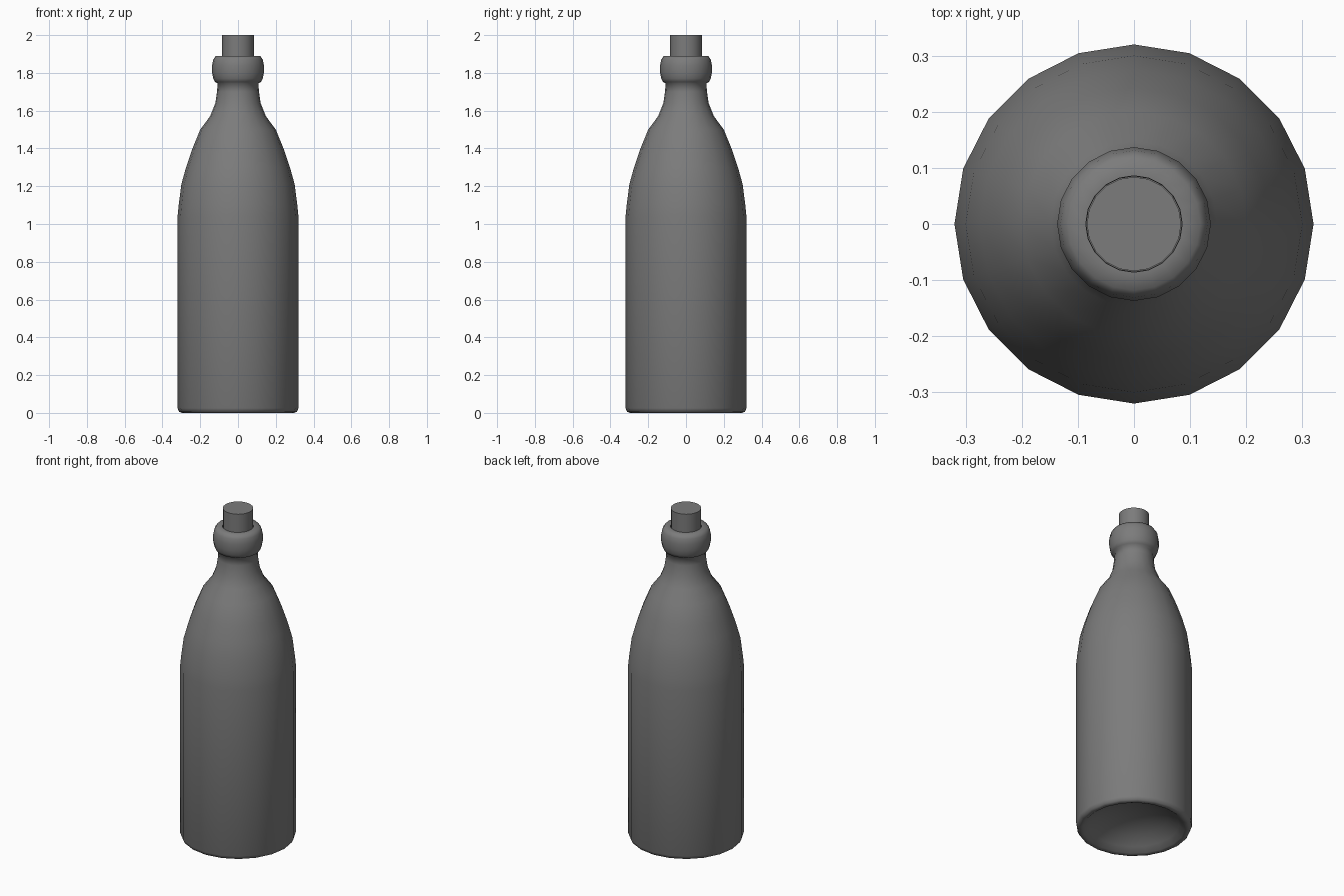
import bpy, bmesh, math

if "Cube" in bpy.data.objects:
    bpy.data.objects.remove(bpy.data.objects["Cube"])

SIDES = 20

# Dark grey for the whole model
dark = bpy.data.materials.new("dark_grey")
dark.diffuse_color = (0.2, 0.2, 0.2, 1)
dark.use_nodes = True
dark.node_tree.nodes["Principled BSDF"].inputs["Base Color"].default_value = dark.diffuse_color


def lathe(name, profile, angle):
    """Revolve an (r, z) profile around z; r = 0 makes a pole."""
    bm = bmesh.new()
    rings = []
    for r, z in profile:
        if r == 0:
            rings.append([bm.verts.new((0, 0, z))] * SIDES)
        else:
            rings.append([bm.verts.new((r * math.cos(2 * math.pi * i / SIDES),
                                        r * math.sin(2 * math.pi * i / SIDES), z))
                          for i in range(SIDES)])
    for a, b in zip(rings, rings[1:]):
        for i in range(SIDES):
            j = (i + 1) % SIDES
            bm.faces.new(list(dict.fromkeys((a[i], a[j], b[j], b[i]))))
    bmesh.ops.recalc_face_normals(bm, faces=bm.faces)
    mesh = bpy.data.meshes.new(name)
    bm.to_mesh(mesh)
    bm.free()
    mesh.materials.append(dark)
    obj = bpy.data.objects.new(name, mesh)
    bpy.context.collection.objects.link(obj)
    bpy.ops.object.select_all(action='DESELECT')
    obj.select_set(True)
    bpy.context.view_layer.objects.active = obj
    bpy.ops.object.shade_smooth_by_angle(angle=math.radians(angle))
    return obj


# Bottle: hollow base, straight body, shoulder, neck, rounded lip and mouth
lathe("bottle", [
    (0, 0.11), (0.10, 0.10), (0.19, 0.07), (0.25, 0.03), (0.28, 0.005),
    (0.297, 0.0), (0.312, 0.006), (0.32, 0.025),
    (0.32, 1.04), (0.314, 1.10), (0.30, 1.21), (0.275, 1.30), (0.243, 1.395),
    (0.20, 1.50), (0.148, 1.57), (0.12, 1.64), (0.111, 1.70), (0.108, 1.745),
    (0.122, 1.752), (0.131, 1.77), (0.137, 1.80), (0.137, 1.84),
    (0.131, 1.87), (0.118, 1.89), (0.086, 1.89), (0.085, 1.75),
], 75)

# Cork stopper
lathe("cork", [(0, 1.75), (0.084, 1.75), (0.084, 2.0), (0, 2.0)], 40)
